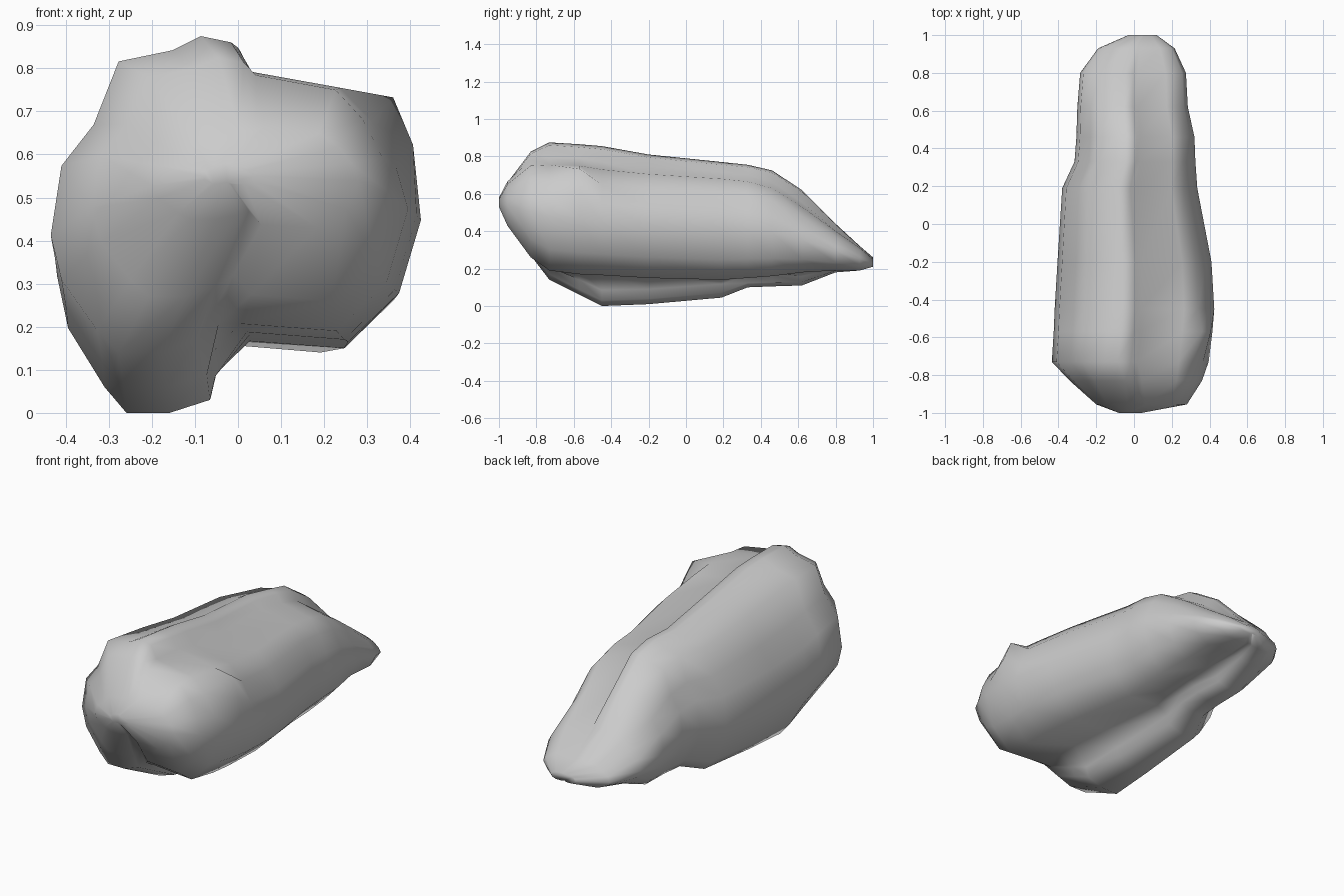
import bpy, bmesh

# Stations from front to back:
# y, x left, x right, left lobe bottom/top, right lobe bottom/top
stations = [
    (-1.00, -0.08, 0.04, 0.53, 0.58, 0.53, 0.57),
    (-0.955, -0.20, 0.28, 0.45, 0.66, 0.43, 0.65),
    (-0.83, -0.34, 0.36, 0.27, 0.825, 0.26, 0.75),
    (-0.73, -0.435, 0.395, 0.14, 0.875, 0.19, 0.755),
    (-0.57, -0.425, 0.415, 0.06, 0.865, 0.17, 0.75),
    (-0.45, -0.42, 0.425, 0.00, 0.855, 0.165, 0.73),
    (-0.20, -0.405, 0.41, 0.01, 0.81, 0.15, 0.705),
    (0.19, -0.38, 0.335, 0.045, 0.77, 0.14, 0.68),
    (0.33, -0.315, 0.325, 0.10, 0.755, 0.15, 0.665),
    (0.46, -0.305, 0.32, 0.105, 0.725, 0.16, 0.63),
    (0.62, -0.30, 0.285, 0.11, 0.62, 0.18, 0.53),
    (0.80, -0.285, 0.275, 0.18, 0.44, 0.19, 0.40),
    (0.93, -0.19, 0.215, 0.19, 0.32, 0.19, 0.31),
    (1.00, -0.03, 0.12, 0.21, 0.26, 0.21, 0.25),
]

# Cross-section as fractions of each lobe's box (across, up)
left_upper = [(0.0, 0.37), (0.03, 0.59), (0.12, 0.72), (0.19, 0.92),
              (0.34, 0.955), (0.42, 1.0), (0.505, 0.98)]
right_top = [(0.545, 1.07), (0.81, 1.0)]
shoulder_full = [(0.935, 0.97), (0.99, 0.78)]     # square corner near the front
shoulder_slant = [(0.90, 0.86), (0.965, 0.68)]    # sloping shoulder elsewhere
right_side = [(1.0, 0.5), (0.94, 0.2), (0.80, 0.0), (0.53, 0.03)]
groove_soft = [(0.47, 0.09), (0.41, 0.04)]        # shallow groove at the nose
groove_deep = [(0.435, 0.1), (0.42, 0.035)]       # step between the lobes
left_lower = [(0.31, 0.0), (0.19, 0.0), (0.13, 0.07), (0.03, 0.23)]


def section(y, x0, x1, lb, lt, rb, rt):
    def place(points, low, high):
        return [(x0 + u * (x1 - x0), y, low + v * (high - low)) for u, v in points]
    shoulder = shoulder_full if -0.7 < y < -0.5 else shoulder_slant
    groove = groove_soft if y < -0.7 else groove_deep
    return (place(left_upper, lb, lt) + place(right_top + shoulder + right_side, rb, rt)
            + place(groove + left_lower, lb, lt))


# Rock skinned through the sections, capped at both tips
bm = bmesh.new()
rings = [[bm.verts.new(p) for p in section(*s)] for s in stations]
for a, b in zip(rings, rings[1:]):
    for i in range(len(a)):
        j = (i + 1) % len(a)
        bm.faces.new((a[i], a[j], b[j], b[i]))
bm.faces.new(rings[0])
bm.faces.new(rings[-1])
bmesh.ops.recalc_face_normals(bm, faces=bm.faces)
for f in bm.faces:
    f.smooth = True

mesh = bpy.data.meshes.new("rock")
bm.to_mesh(mesh)
bm.free()
rock = bpy.data.objects.new("rock", mesh)
bpy.context.collection.objects.link(rock)
